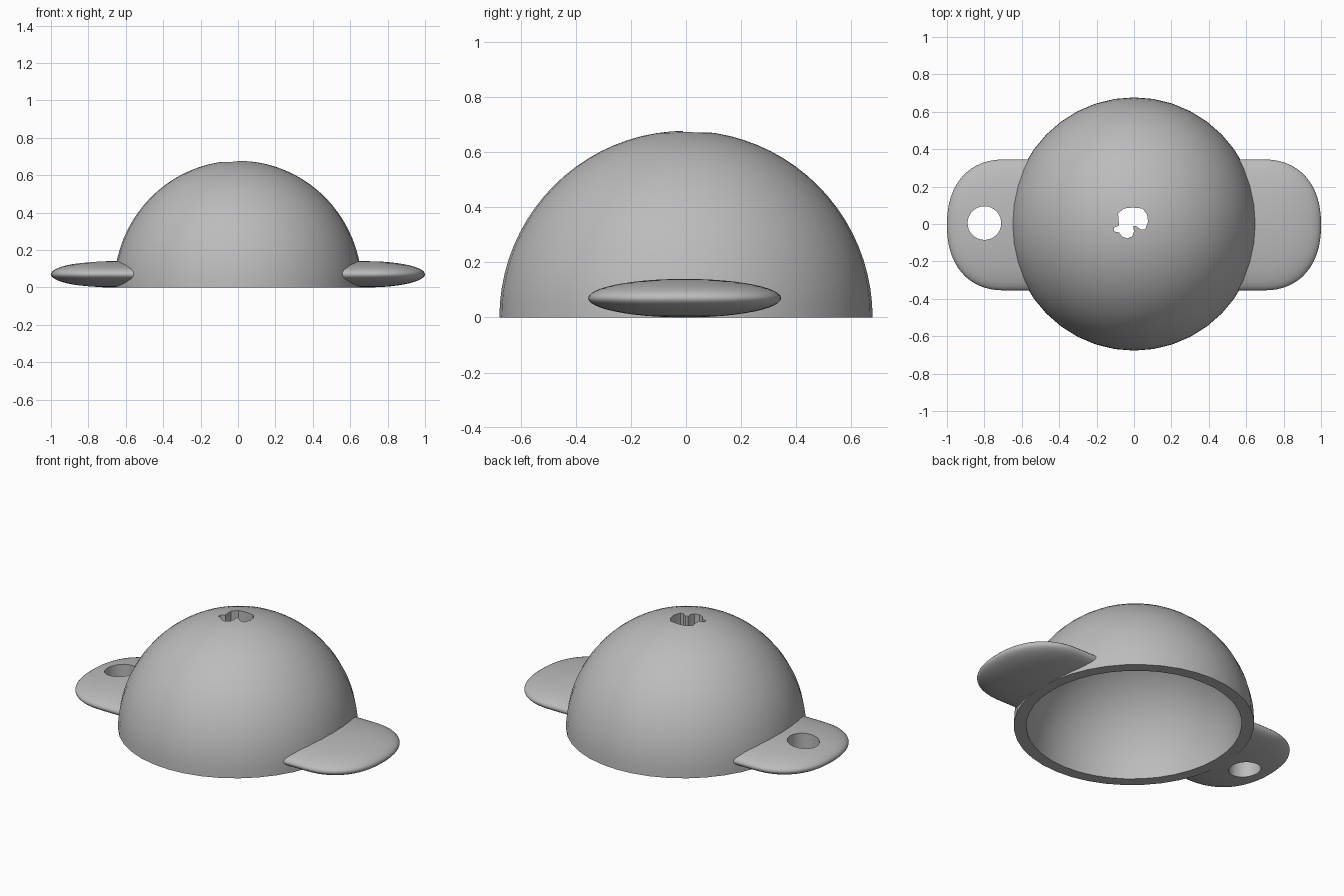
import bpy, bmesh
from math import sin, cos, pi
from mathutils import Vector

cube = bpy.data.objects.get("Cube")
if cube:
    bpy.data.objects.remove(cube)

grey = bpy.data.materials.new("plain_grey")
grey.use_nodes = True
GREY = (0.5, 0.5, 0.5, 1)
grey.diffuse_color = GREY
grey.node_tree.nodes["Principled BSDF"].inputs["Base Color"].default_value = GREY


def make(name, bm):
    bmesh.ops.recalc_face_normals(bm, faces=bm.faces)
    mesh = bpy.data.meshes.new(name)
    bm.to_mesh(mesh)
    bm.free()
    mesh.materials.append(grey)
    obj = bpy.data.objects.new(name, mesh)
    bpy.context.collection.objects.link(obj)
    return obj


def ellipsoid(name, radii, half=False):
    bm = bmesh.new()
    bmesh.ops.create_uvsphere(bm, u_segments=40, v_segments=40, radius=1)
    if half:
        low = [v for v in bm.verts if v.co.z < -0.001]
        bmesh.ops.delete(bm, geom=low, context="VERTS")
        bmesh.ops.holes_fill(bm, edges=bm.edges, sides=0)
    bmesh.ops.scale(bm, vec=radii, verts=bm.verts)
    return make(name, bm)


def loft(name, rings):
    bm = bmesh.new()
    loops = [[bm.verts.new(p) for p in ring] for ring in rings]
    for a, b in zip(loops, loops[1:]):
        for i in range(len(a)):
            j = (i + 1) % len(a)
            bm.faces.new((a[i], a[j], b[j], b[i]))
    bm.faces.new(loops[0])
    bm.faces.new(loops[-1])
    return make(name, bm)


def prism(name, outline, z0, z1):
    return loft(name, [[(x, y, z) for x, y in outline] for z in (z0, z1)])


def cut(obj, cutter):
    mod = obj.modifiers.new("cut", "BOOLEAN")
    mod.operation = "DIFFERENCE"
    mod.solver = "EXACT"
    mod.object = cutter
    bpy.ops.object.select_all(action="DESELECT")
    bpy.context.view_layer.objects.active = obj
    obj.select_set(True)
    bpy.ops.object.modifier_apply(modifier=mod.name)
    bpy.data.objects.remove(cutter)


def power(v, n):
    return (1 if v >= 0 else -1) * abs(v) ** n


# Hollow dome with an irregular opening at the crown
dome = ellipsoid("dome", (0.663, 0.677, 0.677), half=True)
cut(dome, ellipsoid("cavity_cutter", (0.595, 0.607, 0.607)))
crown = [(-.085, .055), (-.055, .083), (-.005, .088), (.045, .083), (.07, .05),
         (.075, .013), (.06, -.03), (.037, -.03), (.01, -.01), (-.005, -.013),
         (0, -.04), (-.01, -.067), (-.037, -.077), (-.065, -.067),
         (-.08, -.045), (-.107, -.04), (-.107, -.02), (-.08, -.008)]
cut(dome, prism("crown_cutter", crown, 0.3, 1))


# Lens-shaped side tabs, trimmed inside the dome wall
def tab(name, side):
    rings = []
    for k in range(25):
        t = -pi / 2 + pi * (k + 0.3) / 24.6
        s, z = cos(t), 0.07 + 0.07 * sin(t)
        ring = [(side * 0.45, -0.005 - 0.35 * s, z)]
        for i in range(33):
            a = -pi / 2 + pi * i / 32
            x = 0.69 + 0.31 * s * power(cos(a), 0.88)
            ring.append((side * x, -0.005 + 0.35 * s * power(sin(a), 0.88), z))
        ring.append((side * 0.45, -0.005 + 0.35 * s, z))
        rings.append(ring)
    obj = loft(name, rings)
    cut(obj, ellipsoid("trim_cutter", (0.635, 0.648, 0.648)))
    return obj


left_tab = tab("left_tab", 1)
right_tab = tab("right_tab", -1)

# Round hole through the right tab
circle = [(-0.8 + 0.09 * cos(2 * pi * i / 32), 0.005 + 0.09 * sin(2 * pi * i / 32))
          for i in range(32)]
cut(right_tab, prism("hole_cutter", circle, -0.2, 0.4))

# Smooth shading with crisp rims
for obj in (dome, left_tab, right_tab):
    bpy.ops.object.select_all(action="DESELECT")
    bpy.context.view_layer.objects.active = obj
    obj.select_set(True)
    bpy.ops.object.shade_smooth_by_angle(angle=pi / 5)
